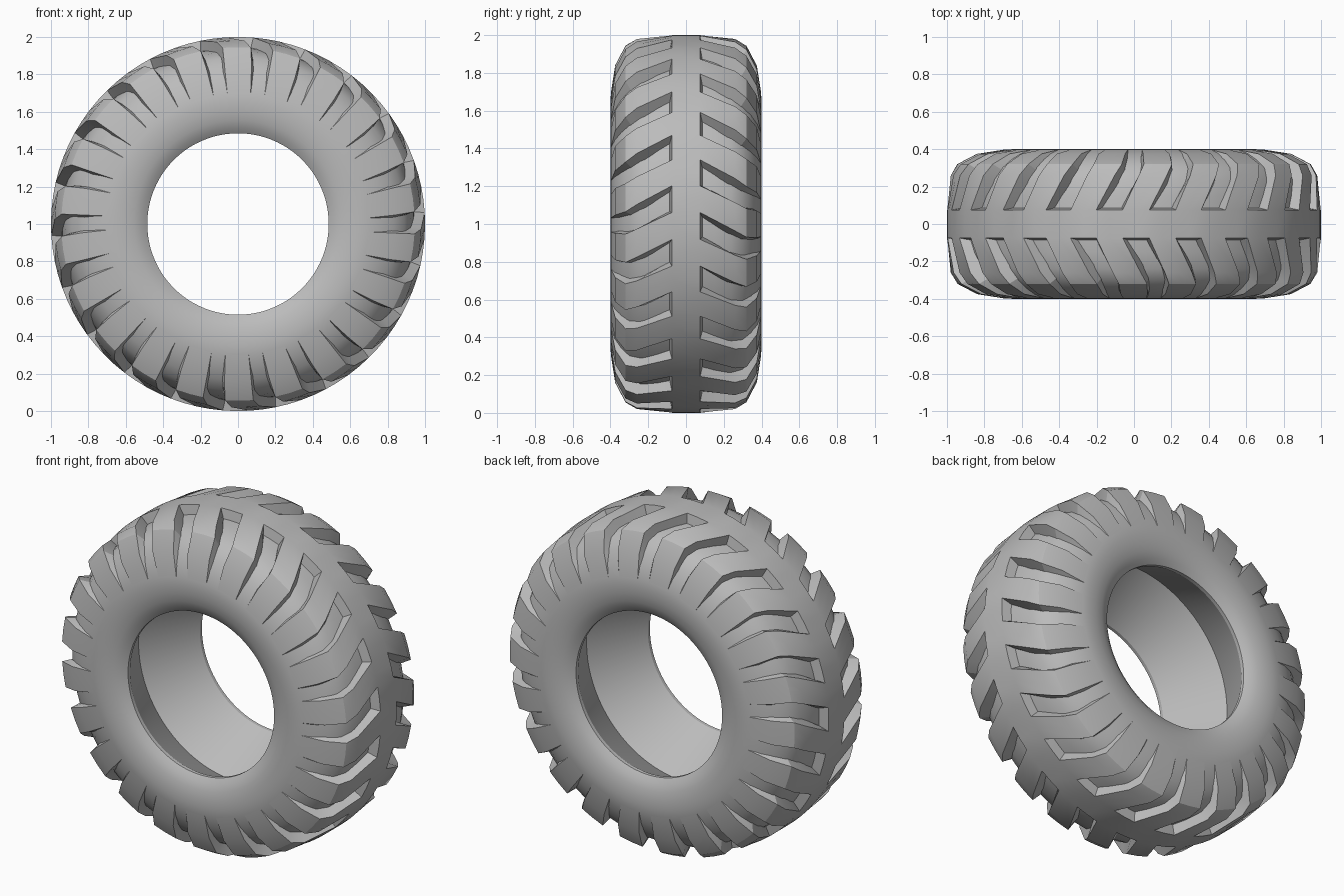
import bpy
import bmesh
from math import sin, cos, radians, pi

cube = bpy.data.objects.get("Cube")
if cube:
    bpy.data.objects.remove(cube, do_unlink=True)

LUGS = 22                    # lugs on each side
SEGS = LUGS * 4              # two steps of lug, two steps of groove
STEP = 2 * pi / SEGS
START = radians(4.7)
BAND = 0.075                 # half width of the centre band

rubber = bpy.data.materials.new("rubber_grey")
rubber.use_nodes = True
grey = (0.5, 0.5, 0.5, 1)
rubber.diffuse_color = grey
rubber.node_tree.nodes["Principled BSDF"].inputs["Base Color"].default_value = grey


def point(angle, y, r):
    """Point on the wheel, angle running clockwise from the top."""
    return (r * sin(angle), y, 1 + r * cos(angle))


def finish(bm, name):
    bmesh.ops.remove_doubles(bm, verts=bm.verts, dist=0.0001)
    bmesh.ops.recalc_face_normals(bm, faces=bm.faces)
    mesh = bpy.data.meshes.new(name)
    bm.to_mesh(mesh)
    bm.free()
    mesh.materials.append(rubber)
    obj = bpy.data.objects.new(name, mesh)
    bpy.context.collection.objects.link(obj)
    bpy.ops.object.select_all(action='DESELECT')
    bpy.context.view_layer.objects.active = obj
    obj.select_set(True)
    bpy.ops.object.shade_smooth_by_angle(angle=radians(26))


def quad(bm, *corners):
    bm.faces.new([bm.verts.new(point(*c)) for c in corners])


# Carcass: half profile (y, radius) from the inner crease round to the crown
half = [(0, .66), (.33, .485), (.35, .485), (.372, .515), (.388, .555),
        (.398, .605), (.4, .65), (.397, .70), (.377, .77), (.345, .835),
        (.30, .89), (.24, .922), (.15, .94), (0, .95)]
profile = half + [(-y, r) for y, r in half[-2:0:-1]]
bm = bmesh.new()
for i in range(SEGS):
    a, b = START + i * STEP, START + (i + 1) * STEP
    for p, q in zip(profile, profile[1:] + profile[:1]):
        quad(bm, (a, *p), (b, *p), (b, *q), (a, *q))
finish(bm, "tyre_carcass")

# Lug sections: top y and radius, base y and radius, sweep and widening in degrees
sections = [(BAND, 1.0, BAND, .935, 0, 0), (.26, .98, .21, .915, 5.3, .3),
            (.32, .945, .285, .885, 7.2, .5), (.375, .84, .345, .82, 7.6, .8),
            (.397, .70, .385, .69, 8, 1)]
FLARE = radians(1)           # slope of the lug walls

bm = bmesh.new()
# Centre band
for i in range(SEGS):
    a, b = START + i * STEP, START + (i + 1) * STEP
    quad(bm, (a, -BAND, 1), (b, -BAND, 1), (b, BAND, 1), (a, BAND, 1))

for side, offset in ((-1, 0), (1, 2)):
    for i in range(LUGS):
        angles = [START + (4 * i + offset + j) * STEP for j in range(5)]
        # Groove end walls under the band
        for a, b in zip(angles[2:], angles[3:]):
            quad(bm, (a, side * BAND, 1), (b, side * BAND, 1),
                 (b, side * (BAND + .013), .935), (a, side * (BAND + .013), .935))
        # Swept lug: each row is base, three top points, base
        rows = []
        for y, r, by, br, sweep, widen in sections:
            s, w = radians(sweep), radians(widen)
            left, right = angles[0] + s - w, angles[2] + s + w
            rows.append([(left - FLARE, side * by, br)]
                        + [(a, side * y, r) for a in (left, angles[1] + s, right)]
                        + [(right + FLARE, side * by, br)])
        for p, q in zip(rows, rows[1:]):
            for k in range(4):
                quad(bm, p[k], p[k + 1], q[k + 1], q[k])
finish(bm, "tread")
